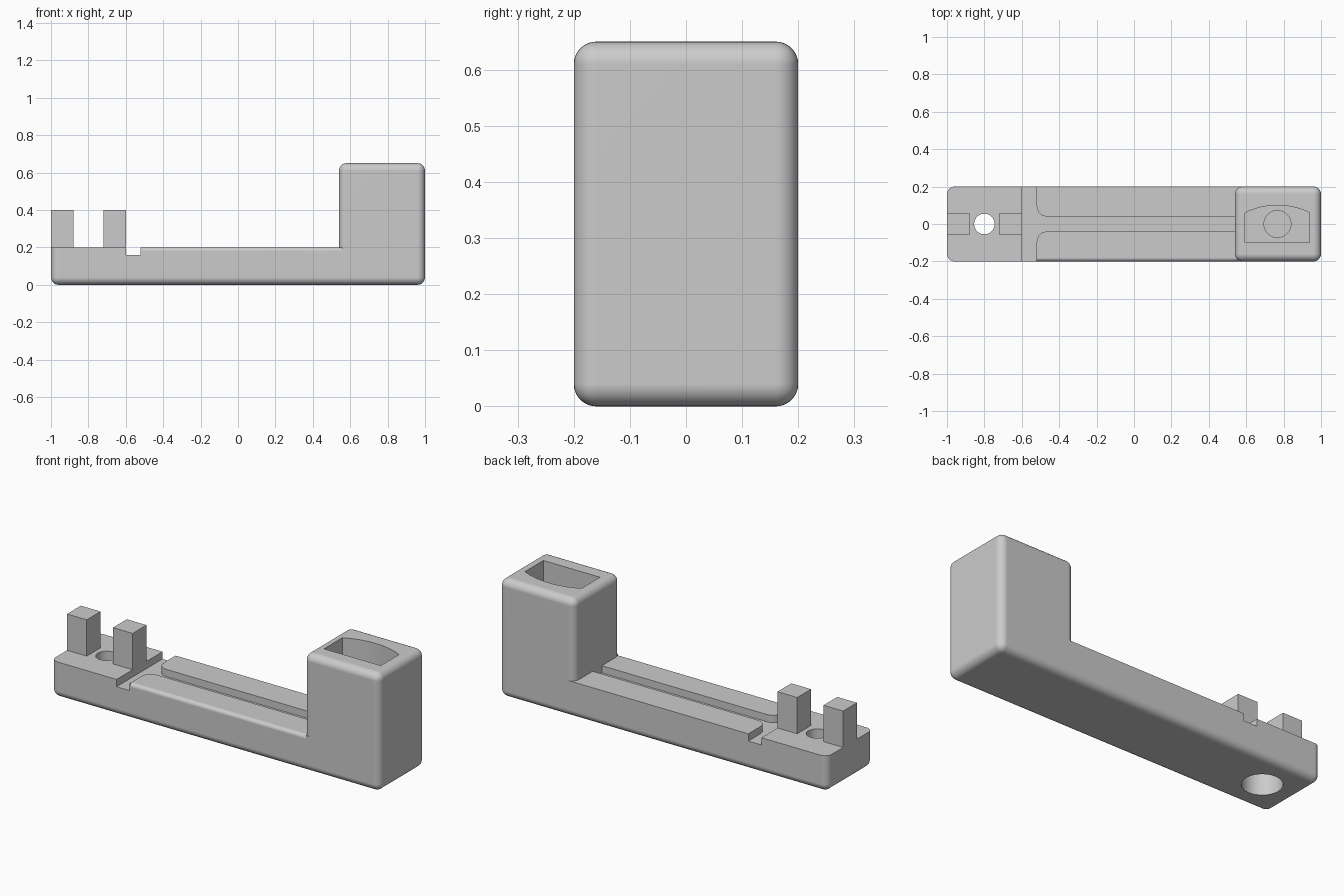
import bpy, bmesh
from math import sin, cos, pi, asin
from mathutils import Vector

if "Cube" in bpy.data.objects:
    bpy.data.objects.remove(bpy.data.objects["Cube"], do_unlink=True)

grey = bpy.data.materials.new("plain grey")
grey.use_nodes = True
colour = (0.6, 0.6, 0.6, 1)
grey.diffuse_color = colour
grey.node_tree.nodes["Principled BSDF"].inputs["Base Color"].default_value = colour

HALF = 0.2      # half width of the body
TOP = 0.2       # height of the bar
ROUND = 0.04    # large edge radius


def make_object(name, bm):
    bmesh.ops.recalc_face_normals(bm, faces=bm.faces)
    mesh = bpy.data.meshes.new(name)
    bm.to_mesh(mesh)
    bm.free()
    mesh.materials.append(grey)
    obj = bpy.data.objects.new(name, mesh)
    bpy.context.collection.objects.link(obj)
    return obj


def prism(name, outline, start, end, along_x=False):
    """Extrude an xy outline up z, or a yz outline along x."""
    place = (lambda a, b: (start, a, b)) if along_x else (lambda a, b: (a, b, start))
    step = Vector((end - start, 0, 0) if along_x else (0, 0, end - start))
    bm = bmesh.new()
    face = bm.faces.new([bm.verts.new(place(a, b)) for a, b in outline])
    new = bmesh.ops.extrude_face_region(bm, geom=[face])["geom"]
    bmesh.ops.translate(bm, vec=step, verts=[v for v in new if isinstance(v, bmesh.types.BMVert)])
    return make_object(name, bm)


def rect(x0, x1, y):
    return [(x0, -y), (x1, -y), (x1, y), (x0, y)]


def arc(cx, cy, r, a0, a1, n=10):
    angles = [a0 + (a1 - a0) * i / n for i in range(n + 1)]
    return [(cx + r * cos(a), cy + r * sin(a)) for a in angles]


def circle(cx, r):
    return arc(cx, 0, r, 0, 2 * pi, 48)[:-1]


def round_edges(obj, sharp_z):
    """Round every edge except those lying in the plane z = sharp_z."""
    bm = bmesh.new()
    bm.from_mesh(obj.data)
    edges = [e for e in bm.edges if any(abs(v.co.z - sharp_z) > 0.001 for v in e.verts)]
    bmesh.ops.bevel(bm, geom=edges, offset=ROUND, segments=8, profile=0.5, affect='EDGES')
    bm.to_mesh(obj.data)
    bm.free()


def finish(obj, cutters=()):
    """Apply the cuts, then smooth the curved faces."""
    for cutter in cutters:
        cutter.hide_render = True
        mod = obj.modifiers.new("cut", 'BOOLEAN')
        mod.operation, mod.solver, mod.object = 'DIFFERENCE', 'EXACT', cutter
    bpy.ops.object.select_all(action='DESELECT')
    obj.select_set(True)
    bpy.context.view_layer.objects.active = obj
    for mod in list(obj.modifiers):
        bpy.ops.object.modifier_apply(modifier=mod.name)
    for cutter in cutters:
        bpy.data.objects.remove(cutter, do_unlink=True)
    bpy.ops.object.shade_smooth_by_angle()
    mod = obj.modifiers.new("even shading", 'WEIGHTED_NORMAL')
    mod.keep_sharp = True


# Long bar
bar = prism("base_bar", rect(-1, 1, HALF), 0, TOP)
round_edges(bar, TOP)

# Cross slot joined to the lengthwise groove by flared corners
flare = 0.055
lower = [(-0.6, -0.3), (-0.52, -0.3)] + arc(-0.52 + flare, -0.04 - flare, flare, pi, pi / 2) + [(0.54, -0.04)]
groove = prism("groove_cutter", lower + [(x, -y) for x, y in reversed(lower)], 0.16, 0.3)

# Screw hole with a wide recess underneath
screw_hole = prism("screw_hole_cutter", circle(-0.8, 0.055), -0.1, 0.3)
recess = prism("recess_cutter", circle(-0.8, 0.1), -0.1, 0.12)

# Round hole in the pocket floor
floor_hole = prism("floor_hole_cutter", circle(0.767, 0.072), 0.1, 0.3)

# Softened front top edge of the middle section
soft = 0.02
strip = arc(-HALF + soft, TOP - soft, soft, pi, pi / 2, 6)
strip += [(-HALF + soft, 0.25), (-0.25, 0.25), (-0.25, TOP - soft)]
edge = prism("front_edge_cutter", strip, -0.52, 0.555, along_x=True)

finish(bar, [groove, screw_hole, recess, floor_hole, edge])

# Tall block with a curved-back pocket
block = prism("end_block", rect(0.54, 1, HALF), TOP, 0.65)
round_edges(block, TOP)
radius, half_chord = 0.392, 0.1725
spread = asin(half_chord / radius)
outline = [(0.767 - half_chord, -0.1), (0.767 + half_chord, -0.1)]
outline += arc(0.767, 0.1 - radius, radius, pi / 2 - spread, pi / 2 + spread, 16)
finish(block, [prism("pocket_cutter", outline, 0.1, 0.8)])

# Pair of square posts either side of the screw hole
for name, x in (("outer_post", -1), ("inner_post", -0.72)):
    prism(name, rect(x, x + 0.12, 0.06), TOP, 0.4)
